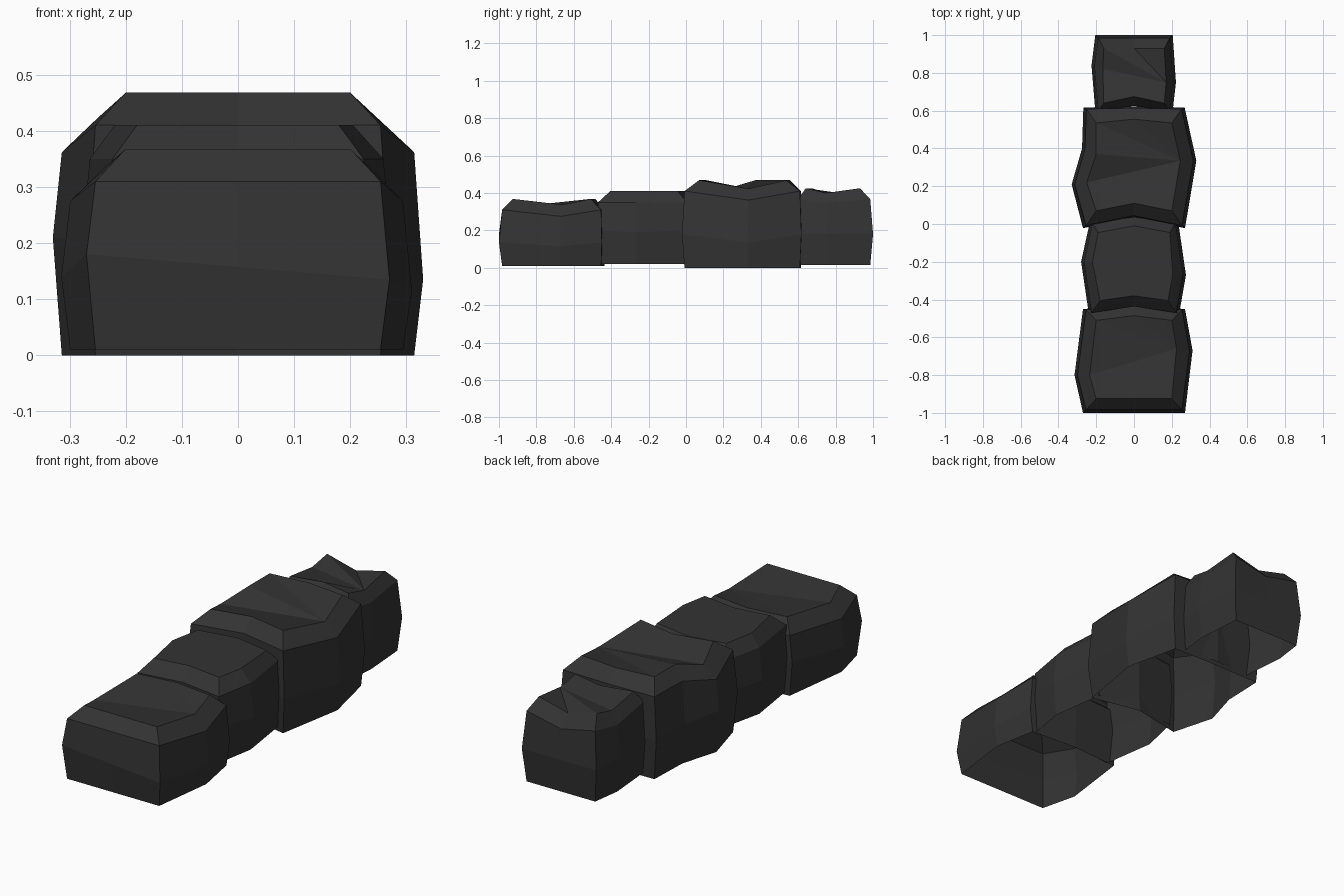
import bpy, bmesh

if "Cube" in bpy.data.objects:
    bpy.data.objects.remove(bpy.data.objects["Cube"])

mat = bpy.data.materials.new("dark grey stone")
mat.diffuse_color = (0.033, 0.033, 0.033, 1)
mat.use_nodes = True
mat.node_tree.nodes["Principled BSDF"].inputs["Base Color"].default_value = mat.diffuse_color


def outline(hw_f, hw_b, left, right, front, back, extra=()):
    """Points anticlockwise: front and back are (corner y, middle y)."""
    return [(-hw_f, front[0]), (0, front[1]), (hw_f, front[0]), right,
            (hw_b, back[0]), (0, back[1]), (-hw_b, back[0]), *extra, left]


def inset(pts, dx, d_front, d_back):
    """Shrink an outline sideways and at its two ends."""
    out = []
    for i, (x, y) in enumerate(pts):
        dy = d_front if i < 3 else -d_back if 4 <= i <= 6 else 0
        out.append((x - dx * ((x > 0) - (x < 0)), y + dy))
    return out


def stone(name, wide, top, z0, mids, z_up, z_top, dip_up, dip_top,
          ends=(.017, .017), back_dip=0):
    """Hollow bulging block, open below: base, belly, shoulder, top rings."""
    bm = bmesh.new()
    n = len(wide)
    small = inset(wide, .016, *ends)
    ml, mr, dl, dr = mids      # belly height left / right and at side points
    zb = [ml, (ml + mr) / 2, mr, dr, mr, (ml + mr) / 2] + [ml] * (n - 7) + [dl]

    def dipped(z, d):
        return [z - (d if i in (3, n - 1) else back_dip if i == 5 else 0)
                for i in range(n)]

    levels = [(small, [z0] * n), (wide, zb),
              (small, dipped(z_up, dip_up)), (top, dipped(z_top, dip_top))]
    rings = [[bm.verts.new((x, y, z)) for (x, y), z in zip(pts, zs)]
             for pts, zs in levels]
    for a, b in zip(rings, rings[1:]):
        for i in range(n):
            j = (i + 1) % n
            bm.faces.new((a[i], a[j], b[j], b[i]))
    t = rings[3]               # top creases fan out from the right side point
    bm.faces.new((t[n - 1], t[0], t[1], t[2], t[3]))
    for i in range(4, n - 1):
        bm.faces.new((t[3], t[i], t[i + 1]))
    me = bpy.data.meshes.new(name)
    bm.to_mesh(me)
    bm.free()
    me.materials.append(mat)
    bpy.context.collection.objects.link(bpy.data.objects.new(name, me))


# Front stone
stone("front_stone",
      outline(.27, .27, (-.315, -.80), (.31, -.67), (-1, -1), (-.45, -.433)),
      outline(.2, .2, (-.235, -.80), (.225, -.66), (-.925, -.925), (-.51, -.485)),
      .01, (.18, .135, .14, .115), .31, .368, .035, .031, (.017, .004))
# Low middle stone
stone("low_middle_stone",
      outline(.24, .235, (-.28, -.20), (.275, -.27), (-.47, -.437), (.005, .037)),
      outline(.18, .19, (-.22, -.20), (.205, -.27), (-.405, -.38), (-.045, -.01)),
      .02, (.2, .2, .19, .19), .35, .41, 0, 0, (0, 0))
# Tall middle stone
stone("tall_middle_stone",
      outline(.27, .268, (-.33, .21), (.33, .335), (-.022, .03), (.617, .622),
              [(-.275, .4)]),
      outline(.2, .2, (-.25, .22), (.245, .335), (.07, .11), (.535, .555),
              [(-.2, .37)]),
      0, (.2, .18, .21, .135), .41, .468, .048, .045, (.014, .008))
# Back stone
stone("back_stone",
      outline(.205, .205, (-.225, .84), (.222, .75), (.6, .625), (1, 1)),
      outline(.16, .16, (-.165, .82), (.17, .75), (.64, .675), (.93, .93)),
      .015, (.18, .18, .19, .18), .367, .425, .02, .025, (0, .015), .04)
